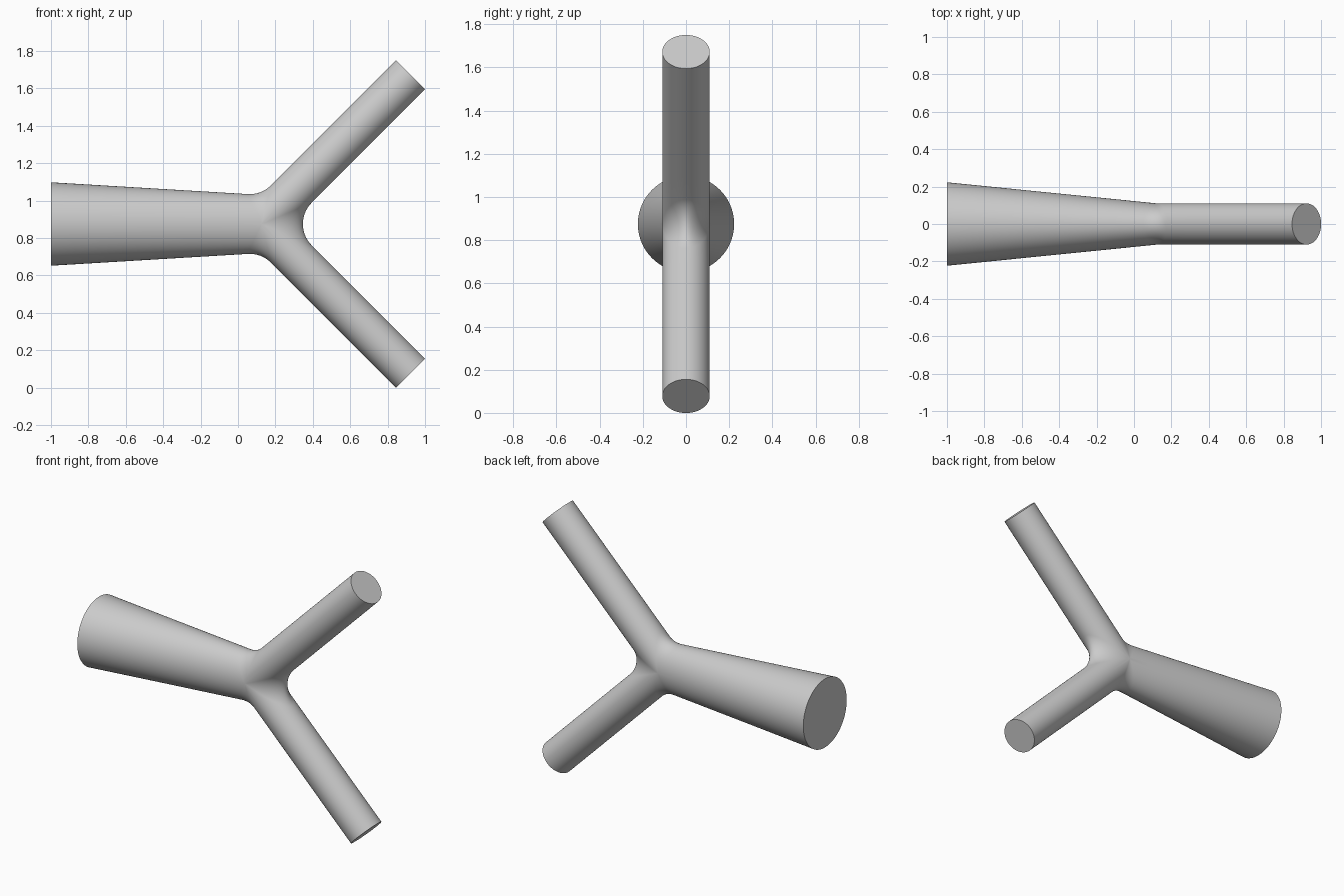
import bpy, bmesh
from math import sin, cos, pi, radians, sqrt
from mathutils import Vector

cube = bpy.data.objects.get("Cube")
if cube:
    bpy.data.objects.remove(cube)

HUB = Vector((0.125, 0, 0.875))   # where the three pipe axes meet
R_BRANCH, R_MOUTH = 0.11, 0.223   # pipe radii
LENGTH = 1.128                    # branch length from the hub
CROTCH, SHOULDER = 0.16, 0.075    # crotch fillet radius, shoulder fillet reach
SEG, ARC = 40, 10                 # steps round half a pipe, steps along a fillet

bm = bmesh.new()


def skin(rows):
    """Join neighbouring rows of points with quads."""
    grid = [[bm.verts.new(p) for p in row] for row in rows]
    for a, b in zip(grid, grid[1:]):
        for i in range(len(a) - 1):
            bm.faces.new((a[i], a[i + 1], b[i + 1], b[i]))


def along(a, b, n):
    return [a.lerp(b, i / n) for i in range(n)]


def outer_row(phi, side):
    """Wide mouth, shoulder fillet and outer half of a branch."""
    c, s = cos(phi), sin(phi)
    axis = Vector((1, 0, side)).normalized()
    mouth = Vector((-1, R_MOUTH * s, HUB.z + side * R_MOUTH * c))
    corner = HUB + Vector((0, R_BRANCH * s, side * sqrt(2) * R_BRANCH * c))
    start = corner + (mouth - corner).normalized() * SHOULDER * c
    stop = corner + axis * SHOULDER * c
    end = corner + axis * (LENGTH - R_BRANCH * c)
    bend = [start.lerp(corner, t).lerp(corner.lerp(stop, t), t)
            for t in (i / ARC for i in range(ARC))]
    return along(mouth, start, 8) + bend + along(stop, end, 6) + [end]


def inner_row(phi, side):
    """Inner half of a branch and its half of the crotch fillet."""
    c, s = cos(phi), sin(phi)
    axis = Vector((1, 0, side)).normalized()
    n_own = Vector((c / sqrt(2), s, -side * c / sqrt(2)))
    n_other = Vector((n_own.x, s, -n_own.z))
    reach = R_BRANCH + CROTCH
    ball = HUB + Vector((sqrt(2) * reach * c, reach * s, 0))
    end = HUB + axis * LENGTH + n_own * R_BRANCH
    stop = ball - n_own * CROTCH
    bend = [ball - n_own.lerp(n_other, i / ARC / 2).normalized() * CROTCH
            for i in range(ARC + 1)]
    return along(end, stop, 6) + bend


angles = [pi * (i / SEG - 0.5) for i in range(SEG + 1)]
for side in (1, -1):
    skin([outer_row(a, side) for a in angles])
    skin([inner_row(a, side) for a in angles])

# Weld the patches and cap the three pipe ends
bmesh.ops.remove_doubles(bm, verts=bm.verts, dist=0.0002)
bmesh.ops.holes_fill(bm, edges=[e for e in bm.edges if e.is_boundary], sides=0)
bmesh.ops.recalc_face_normals(bm, faces=bm.faces)

mesh = bpy.data.meshes.new("y_pipe")
bm.to_mesh(mesh)
bm.free()
pipe = bpy.data.objects.new("y_pipe", mesh)
bpy.context.collection.objects.link(pipe)

# Plain grey material
grey = bpy.data.materials.new("light grey")
grey.use_nodes = True
colour = (0.6, 0.6, 0.6, 1)
grey.diffuse_color = colour
grey.node_tree.nodes["Principled BSDF"].inputs["Base Color"].default_value = colour
mesh.materials.append(grey)

bpy.ops.object.select_all(action='DESELECT')
pipe.select_set(True)
bpy.context.view_layer.objects.active = pipe
bpy.ops.object.shade_smooth_by_angle(angle=radians(40))
